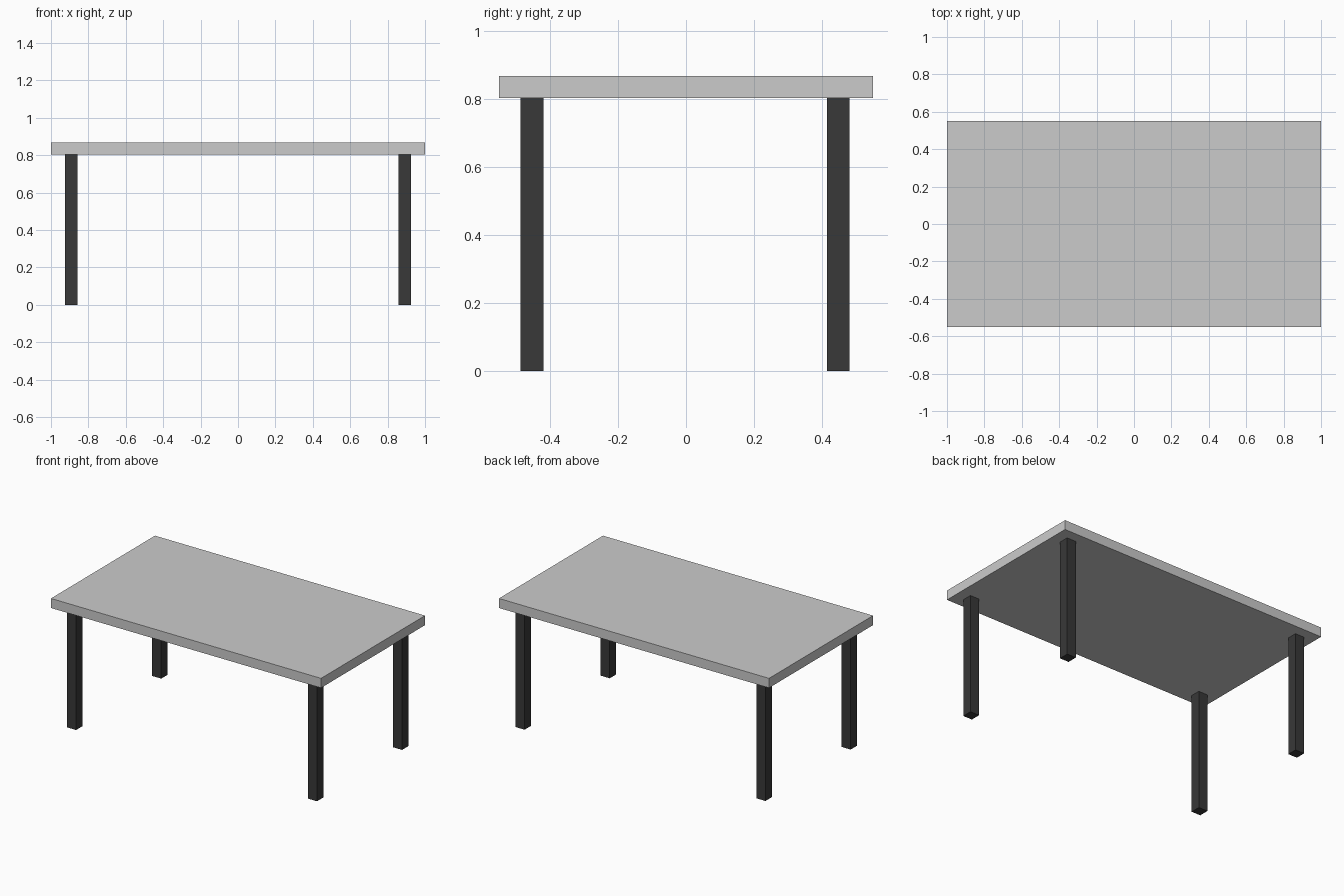
import bpy

if "Cube" in bpy.data.objects:
    bpy.data.objects.remove(bpy.data.objects["Cube"])

TOP_Z = 0.867      # upper face of the tabletop
UNDER_Z = 0.803    # underside of the tabletop
LEG = 0.067        # square leg thickness


def box(name, lo, hi):
    """Axis-aligned box between two corners, origin at its centre."""
    size = [b - a for a, b in zip(lo, hi)]
    centre = [(a + b) / 2 for a, b in zip(lo, hi)]
    bpy.ops.mesh.primitive_cube_add(size=1, location=centre)
    obj = bpy.context.object
    obj.name = obj.data.name = name
    obj.scale = size
    bpy.ops.object.transform_apply(location=False, rotation=False, scale=True)
    return obj


# Tabletop slab
box("tabletop", (-1, -0.55, UNDER_Z), (1, 0.55, TOP_Z))

# Four dark square legs
dark = bpy.data.materials.new("dark_legs")
dark.diffuse_color = (0.04, 0.04, 0.04, 1)
dark.use_nodes = True
dark.node_tree.nodes["Principled BSDF"].inputs["Base Color"].default_value = dark.diffuse_color
h = LEG / 2
for depth, y in (("front", -0.453), ("back", 0.4475)):
    for side, x in (("left", -0.892), ("right", 0.892)):
        leg = box(f"{depth}_{side}_leg", (x - h, y - h, 0), (x + h, y + h, UNDER_Z))
        leg.data.materials.append(dark)
